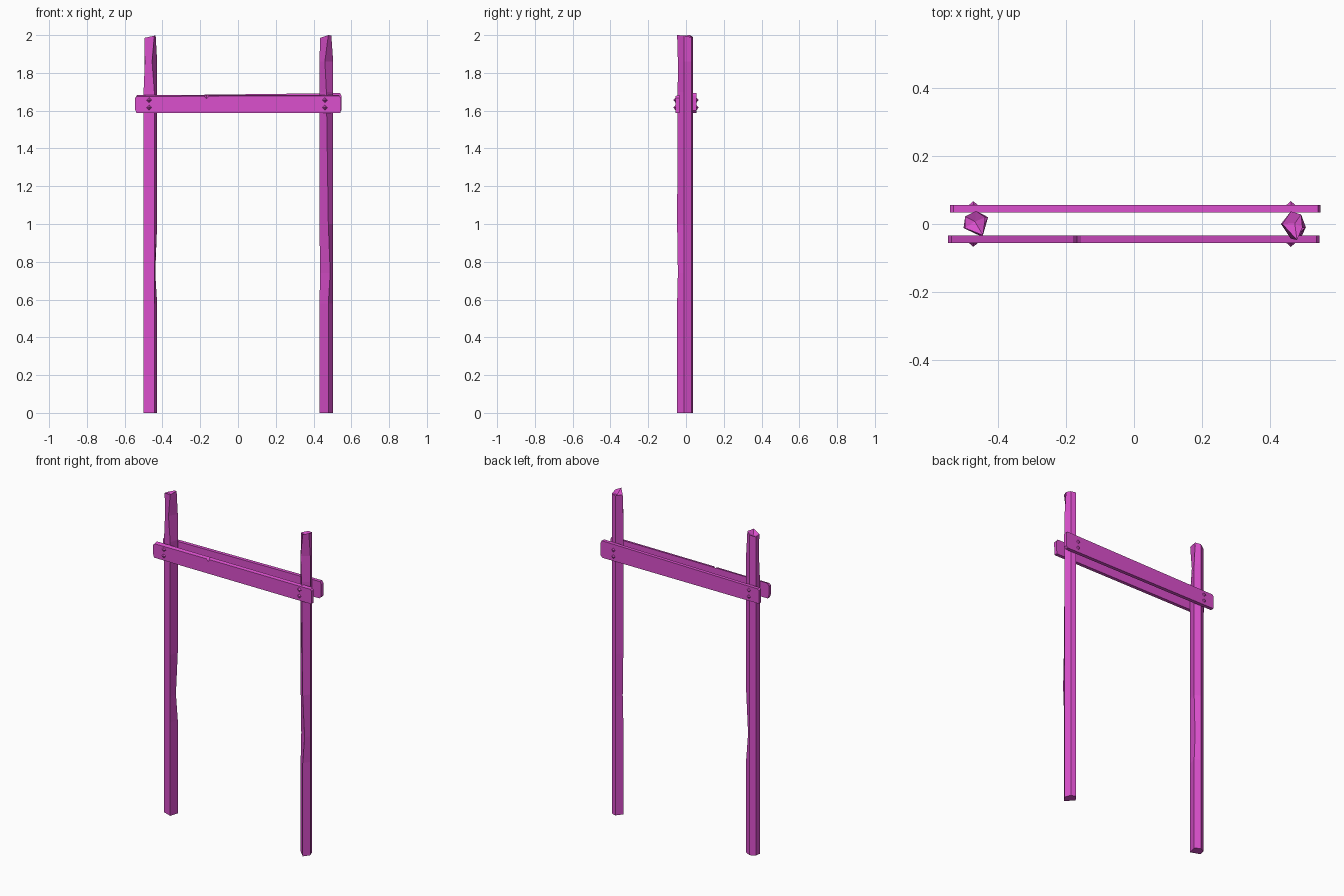
import bpy, bmesh
from mathutils import Vector

cube = bpy.data.objects.get("Cube")
if cube:
    bpy.data.objects.remove(cube)

wood = bpy.data.materials.new("magenta")
wood.use_nodes = True
colour = (0.71, 0.08, 0.61, 1)
wood.diffuse_color = colour
wood.node_tree.nodes["Principled BSDF"].inputs["Base Color"].default_value = colour


def finish(name, bm):
    bmesh.ops.recalc_face_normals(bm, faces=bm.faces)
    mesh = bpy.data.meshes.new(name)
    bm.to_mesh(mesh)
    bm.free()
    mesh.materials.append(wood)
    obj = bpy.data.objects.new(name, mesh)
    bpy.context.collection.objects.link(obj)
    return obj


def bridge(bm, a, b):
    n = len(a)
    for i in range(n):
        bm.faces.new((a[i], a[(i + 1) % n], b[(i + 1) % n], b[i]))


# Hewn five-sided post: stacked sections, some corners chipped, uneven top
def post(name, section, levels, chips, tops, dip):
    bm = bmesh.new()
    rings = []
    for k, z in enumerate(levels):
        ring = []
        for i, (x, y) in enumerate(section):
            dx, dy = chips.get((k, i), (0, 0))
            height = tops[i] if k == len(levels) - 1 else z
            ring.append(bm.verts.new((x + dx, y + dy, height)))
        rings.append(ring)
    bm.faces.new(rings[0])
    for a, b in zip(rings, rings[1:]):
        bridge(bm, a, b)
    top = rings[-1]
    centre = sum((v.co for v in top), Vector()) / len(top)
    centre.z = dip
    mid = bm.verts.new(centre)
    for i in range(len(top)):
        bm.faces.new((top[i], top[(i + 1) % len(top)], mid))
    return finish(name, bm)


levels = [0, 0.58, 0.74, 1.0, 1.7, 1.86, 2.0]
post("right_post",
     [(-0.5, -0.012), (-0.443, -0.033), (-0.428, 0.02), (-0.463, 0.038), (-0.495, 0.022)],
     levels, {(2, 2): (-0.01, -0.004), (5, 0): (0.007, 0), (6, 0): (0.004, 0),
              (5, 1): (-0.012, 0), (6, 2): (-0.008, 0)},
     [1.985, 1.997, 2.0, 1.99, 1.98], 1.975)
post("left_post",
     [(0.431, 0.0), (0.478, -0.047), (0.504, -0.01), (0.49, 0.028), (0.46, 0.037)],
     levels, {(2, 0): (0.004, 0), (2, 1): (0.01, 0.004), (4, 1): (-0.01, 0.003),
              (5, 1): (-0.018, 0.004), (6, 2): (-0.01, 0), (6, 0): (0.004, 0)},
     [1.985, 2.0, 1.998, 1.988, 1.986], 1.978)


# Crossbar plank lofted between its outer and inner outlines
def plank(name, outer, inner, y_out, y_in):
    bm = bmesh.new()
    a = [bm.verts.new((x, y_out, z)) for x, z in outer]
    b = [bm.verts.new((x, y_in, z)) for x, z in inner]
    bm.faces.new(a)
    bm.faces.new(b)
    bridge(bm, a, b)
    return finish(name, bm)


# Front plank has a small chip in its top outer edge
front = [(-0.538, 1.588), (0.542, 1.588), (0.544, 1.668), (0.535, 1.678),
         (-0.155, 1.677), (-0.167, 1.662), (-0.179, 1.677),
         (-0.535, 1.675), (-0.546, 1.665), (-0.546, 1.61)]
front_inner = [(x, 1.682 if z > 1.66 and abs(x) < 0.54 else z) for x, z in front]
plank("front_plank", front, front_inner, -0.055, -0.034)

back = [(-0.54, 1.59), (0.535, 1.588), (0.547, 1.6), (0.547, 1.68),
        (0.54, 1.693), (-0.2, 1.684), (-0.53, 1.68), (-0.54, 1.672)]
plank("back_plank", back, back, 0.056, 0.034)

# Four-sided pointed bolt heads on both planks
for side, label in ((-1, "front"), (1, "back")):
    for x, place in ((-0.471, "right"), (0.46, "left")):
        for z, level in ((1.656, "upper"), (1.616, "lower")):
            bm = bmesh.new()
            tip = bm.verts.new((x, side * 0.067, z))
            r = 0.015
            base = [bm.verts.new((x + dx * r, side * 0.054, z + dz * r))
                    for dx, dz in ((1, 0), (0, 1), (-1, 0), (0, -1))]
            bm.faces.new(base)
            for i in range(4):
                bm.faces.new((base[i], base[(i + 1) % 4], tip))
            finish(f"{label}_{place}_{level}_bolt", bm)
